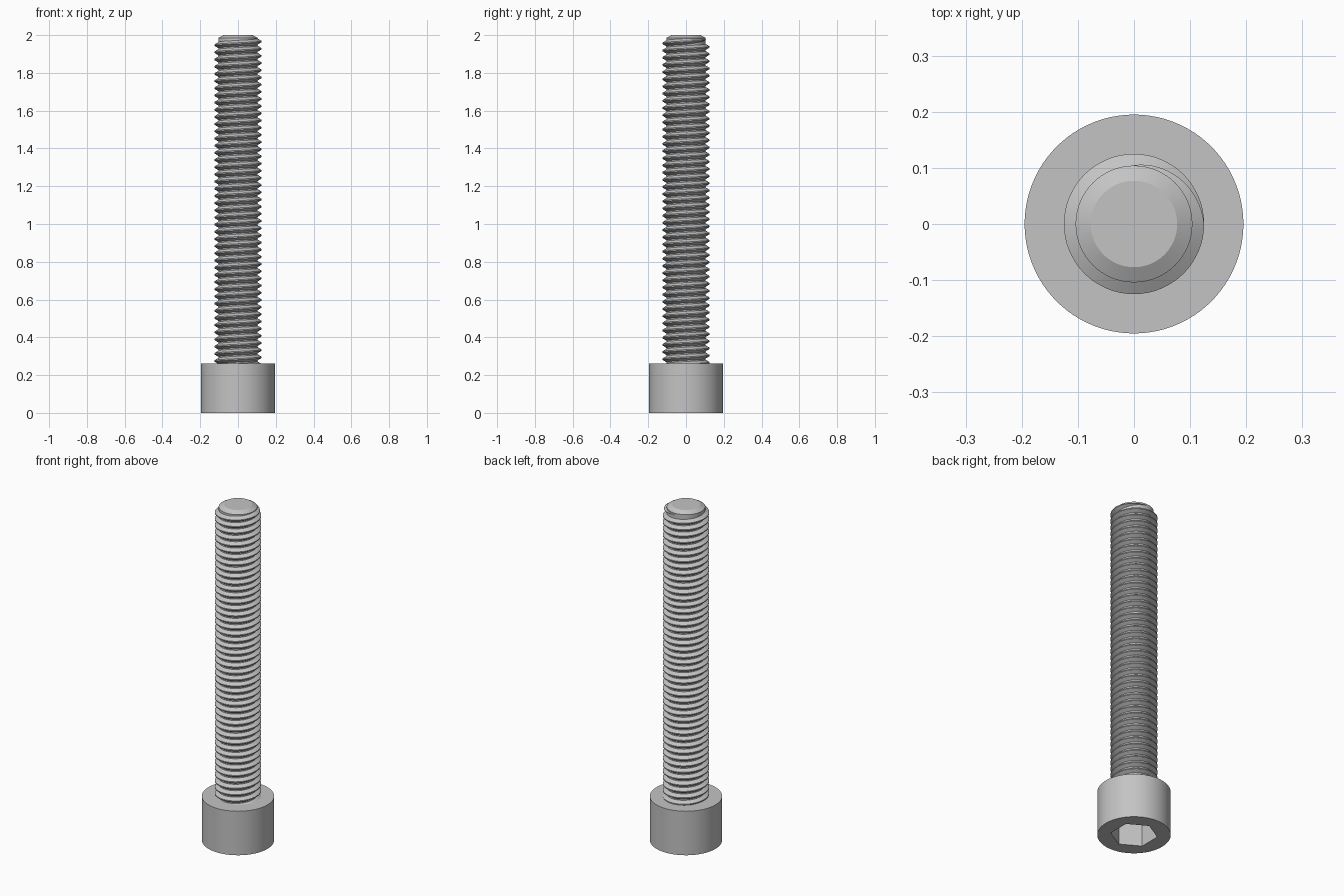
import bpy, bmesh
from math import sin, cos, pi, radians

if "Cube" in bpy.data.objects:
    bpy.data.objects.remove(bpy.data.objects["Cube"], do_unlink=True)

HEAD_R, HEAD_H = 0.195, 0.262
SOCKET_R, SOCKET_DEPTH = 0.1255, 0.13
CORE_R, CREST_R, TIP_R, TOP = 0.104, 0.125, 0.077, 2.0
PITCH, STEPS = 0.038, 64

steel = bpy.data.materials.new("grey_steel")
steel.use_nodes = True
steel.diffuse_color = (0.55, 0.55, 0.55, 1)
steel.node_tree.nodes["Principled BSDF"].inputs["Base Color"].default_value = (0.55, 0.55, 0.55, 1)


def finish(bm, name):
    bmesh.ops.recalc_face_normals(bm, faces=bm.faces)
    mesh = bpy.data.meshes.new(name)
    bm.to_mesh(mesh)
    bm.free()
    obj = bpy.data.objects.new(name, mesh)
    bpy.context.collection.objects.link(obj)
    mesh.materials.append(steel)
    bpy.ops.object.select_all(action='DESELECT')
    obj.select_set(True)
    bpy.context.view_layer.objects.active = obj
    bpy.ops.object.shade_smooth_by_angle(angle=radians(25))


def ring(bm, radius, z, count, start=0.0):
    angles = [start + 2 * pi * i / count for i in range(count)]
    return [bm.verts.new((radius * cos(a), radius * sin(a), z)) for a in angles]


def bridge(bm, lower, upper):
    n = len(lower)
    for i in range(n):
        j = (i + 1) % n
        bm.faces.new((lower[i], lower[j], upper[j], upper[i]))


def loop_edges(bm, verts):
    return [bm.edges.get(pair) or bm.edges.new(pair)
            for pair in zip(verts, verts[1:] + verts[:1])]


# Cylindrical head with a hexagonal socket in its underside
bm = bmesh.new()
base = ring(bm, HEAD_R, 0, 96)
shoulder = ring(bm, HEAD_R, HEAD_H, 96)
bridge(bm, base, shoulder)
bm.faces.new(shoulder)
mouth = ring(bm, SOCKET_R, 0, 6, pi / 6)
floor = ring(bm, SOCKET_R, SOCKET_DEPTH, 6, pi / 6)
bridge(bm, mouth, floor)
bm.faces.new(floor)
bmesh.ops.triangle_fill(bm, use_beauty=True,
                        edges=loop_edges(bm, base) + loop_edges(bm, mouth))
finish(bm, "socket_head")

# Shank core with a shallow chamfered tip
bm = bmesh.new()
rings = [ring(bm, r, z, 96) for r, z in
         ((CORE_R, HEAD_H - 0.02), (CORE_R, TOP - 0.015), (TIP_R, TOP))]
for lower, upper in zip(rings, rings[1:]):
    bridge(bm, lower, upper)
bm.faces.new(rings[0])
bm.faces.new(rings[-1])
finish(bm, "shank_core")

# Right-handed helical thread, fading out over the last quarter turn
bm = bmesh.new()
quarter = STEPS // 4
previous = None
for i in range(-int(45.3 * STEPS), quarter + 1):
    angle = 2 * pi * i / STEPS
    z = 1.966 + PITCH * i / STEPS
    size = 1 - 0.95 * max(i, 0) / quarter
    crest = CORE_R + (CREST_R - CORE_R) * size
    section = [bm.verts.new((r * cos(angle), r * sin(angle), z + dz * size))
               for r, dz in ((CORE_R - 0.002, -0.017), (crest, -0.003),
                             (crest, 0.003), (CORE_R - 0.002, 0.017))]
    if previous:
        bridge(bm, previous, section)
    else:
        bm.faces.new(section)
    previous = section
bm.faces.new(previous)
finish(bm, "screw_thread")
